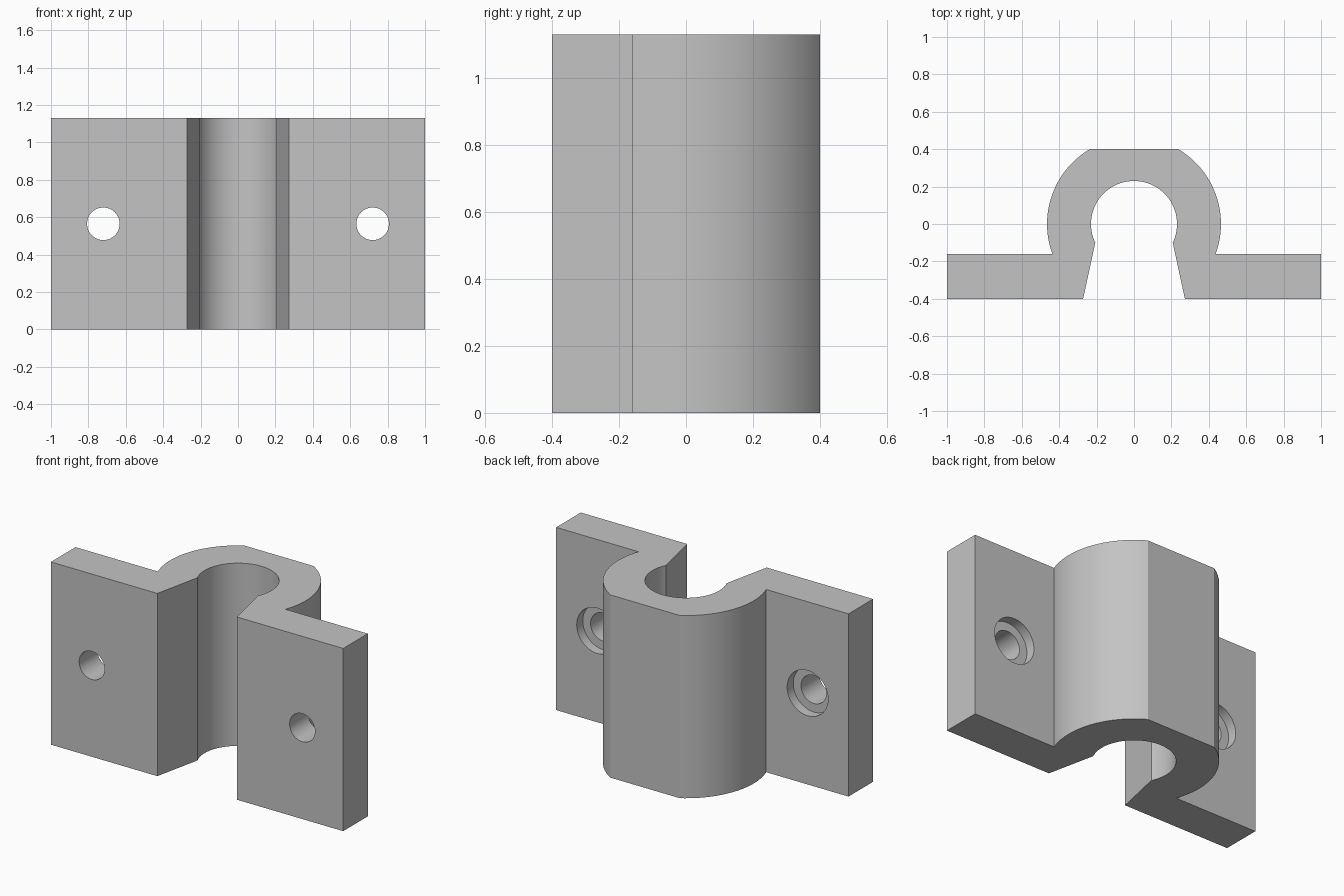
import bpy, bmesh, math

if "Cube" in bpy.data.objects:
    bpy.data.objects.remove(bpy.data.objects["Cube"], do_unlink=True)

HEIGHT = 1.13
OUTER_R, INNER_R = 0.465, 0.23
BACK, FLANGE_TOP, FRONT = 0.4, -0.16, -0.4
LIP_Y, MOUTH_X = -0.1, 0.272
HOLE_X, HOLE_R, BORE_R, BORE_DEPTH = 0.72, 0.087, 0.14, 0.06

grey = bpy.data.materials.new("plain_grey")
grey.use_nodes = True
colour = (0.55, 0.55, 0.55, 1)
grey.diffuse_color = colour
grey.node_tree.nodes["Principled BSDF"].inputs["Base Color"].default_value = colour


def arc(radius, start, end, steps):
    angles = [start + (end - start) * i / steps for i in range(steps + 1)]
    return [(radius * math.cos(a), radius * math.sin(a)) for a in angles]


# Half outline: flange, outer round up to the back flat, then the bore and the flared mouth
outer = arc(OUTER_R, math.asin(FLANGE_TOP / OUTER_R), math.asin(BACK / OUTER_R), 24)
bore = arc(INNER_R, math.pi / 2, math.asin(LIP_Y / INNER_R), 32)
right_outside = [(MOUTH_X, FRONT), (1, FRONT), (1, FLANGE_TOP)] + outer


def mirrored(points):
    return [(-x, y) for x, y in reversed(points)]


outline = right_outside + mirrored(right_outside) + mirrored(bore)[:-1] + bore

# Extruded clamp body
bm = bmesh.new()
base = bm.faces.new([bm.verts.new((x, y, 0)) for x, y in outline])
extruded = bmesh.ops.extrude_face_region(bm, geom=[base])["geom"]
bmesh.ops.translate(bm, verts=[v for v in extruded if isinstance(v, bmesh.types.BMVert)],
                    vec=(0, 0, HEIGHT))
bmesh.ops.recalc_face_normals(bm, faces=bm.faces)
mesh = bpy.data.meshes.new("clamp_bracket")
bm.to_mesh(mesh)
bm.free()
body = bpy.data.objects.new("clamp_bracket", mesh)
bpy.context.collection.objects.link(body)
mesh.materials.append(grey)


# Screw holes with a shallow counterbore on the back of each flange
def cut(name, x, radius, y0, y1):
    bpy.ops.mesh.primitive_cylinder_add(
        vertices=64, radius=radius, depth=y1 - y0,
        location=(x, (y0 + y1) / 2, HEIGHT / 2), rotation=(math.pi / 2, 0, 0))
    cutter = bpy.context.object
    cutter.name = name
    cutter.hide_render = True
    cutter.data.materials.append(grey)
    bpy.context.view_layer.objects.active = body
    mod = body.modifiers.new(name, "BOOLEAN")
    mod.operation, mod.solver, mod.object = "DIFFERENCE", "EXACT", cutter
    bpy.ops.object.modifier_apply(modifier=mod.name)
    bpy.data.objects.remove(cutter, do_unlink=True)


for side, sign in (("left", 1), ("right", -1)):
    cut(side + "_screw_hole", sign * HOLE_X, HOLE_R, FRONT - 0.1, FLANGE_TOP + 0.1)
    cut(side + "_counterbore", sign * HOLE_X, BORE_R, FLANGE_TOP - BORE_DEPTH, FLANGE_TOP + 0.1)

bpy.ops.object.select_all(action="DESELECT")
body.select_set(True)
bpy.context.view_layer.objects.active = body
bpy.ops.object.shade_smooth_by_angle(angle=math.radians(20))
